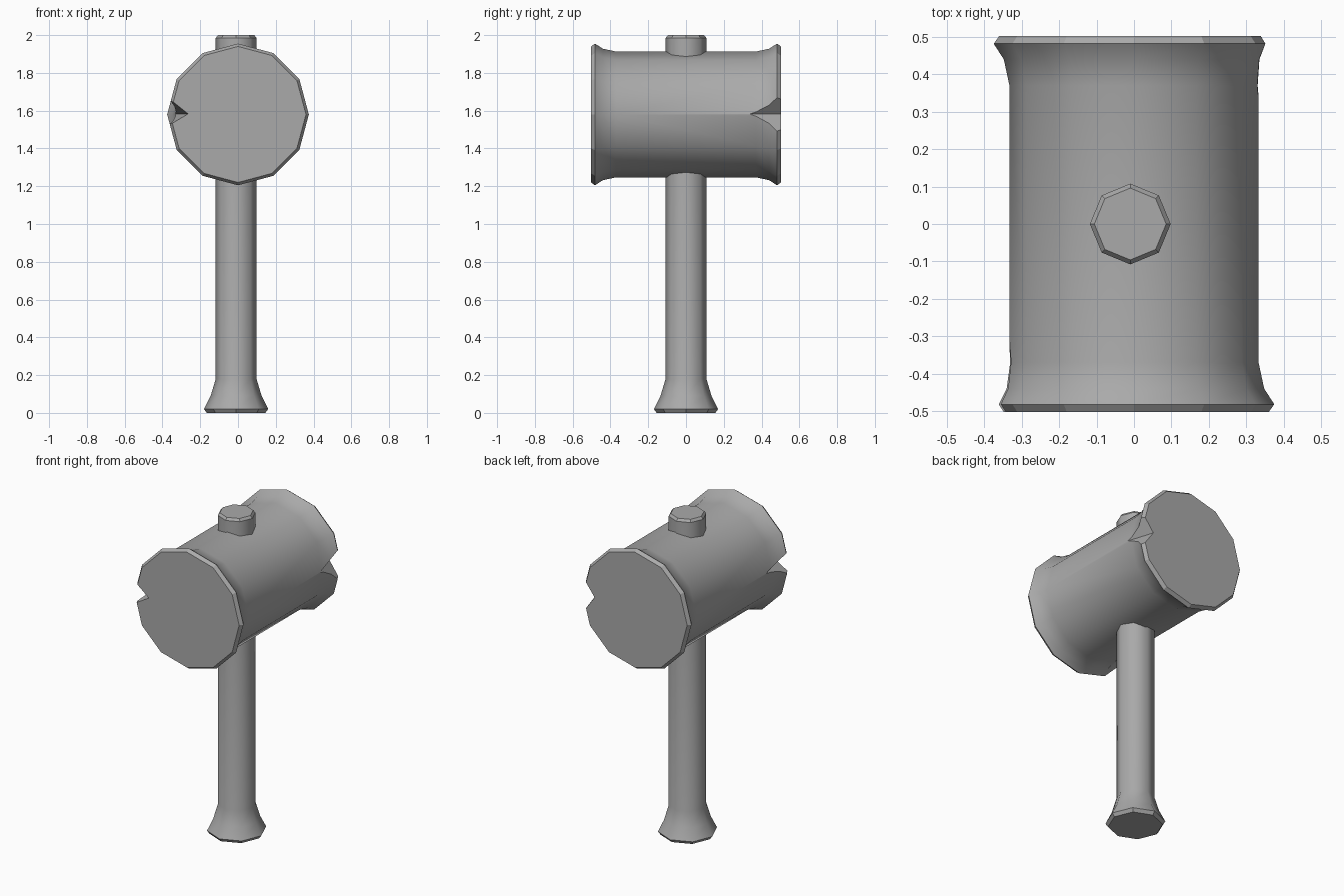
import bpy
import bmesh
from math import cos, sin, pi
from mathutils import Matrix, Vector

if "Cube" in bpy.data.objects:
    bpy.data.objects.remove(bpy.data.objects["Cube"], do_unlink=True)

# One plain grey for the whole mallet
GREY = (0.4, 0.4, 0.4, 1.0)
grey = bpy.data.materials.new("plain grey")
grey.use_nodes = True
grey.diffuse_color = GREY
grey.node_tree.nodes["Principled BSDF"].inputs["Base Color"].default_value = GREY


def make_object(name, bm):
    bmesh.ops.recalc_face_normals(bm, faces=bm.faces)
    mesh = bpy.data.meshes.new(name)
    bm.to_mesh(mesh)
    bm.free()
    mesh.materials.append(grey)
    obj = bpy.data.objects.new(name, mesh)
    bpy.context.collection.objects.link(obj)
    return obj


def lathe(name, profile, sides, matrix):
    """Turn (radius, height) pairs about z; caps and end bevels stay flat."""
    bm = bmesh.new()
    rings = [[bm.verts.new((r * cos(2 * pi * i / sides), r * sin(2 * pi * i / sides), h))
              for i in range(sides)] for r, h in profile]
    last = len(rings) - 2
    for k, (low, high) in enumerate(zip(rings, rings[1:])):
        for i in range(sides):
            j = (i + 1) % sides
            face = bm.faces.new((low[i], low[j], high[j], high[i]))
            face.smooth = 0 < k < last
    bm.faces.new(rings[0][::-1])
    bm.faces.new(rings[-1])
    bm.transform(matrix)
    return make_object(name, bm)


# Handle: octagonal shaft with a flared foot, running through the head
lathe("handle",
      [(0.155, 0), (0.17, 0.02), (0.135, 0.09), (0.108, 0.18), (0.108, 1.985), (0.096, 2.0)],
      8, Matrix.Translation((-0.01, 0, 0)))

# Head: twelve-sided barrel with flared, bevelled ends
half = [(0.333, 0.37), (0.348, 0.44), (0.375, 0.482), (0.36, 0.503)]
head = lathe("head", [(r, -h) for r, h in reversed(half)] + half, 12,
             Matrix.Translation((0, 0, 1.58)) @ Matrix.Rotation(pi / 2, 4, "X"))


# Chips: wedge cutters biting into one side of each end
def cut_chip(name, tip, root, upper, lower, turn):
    bm = bmesh.new()
    tip, root = Vector(tip), Vector(root)
    # stretch the wedge so that it clears the surface
    points = [tip] + [tip + (p - tip) * 1.2 for p in
                      (root, root + (Vector(upper) - root) * 1.7,
                       root + (Vector(lower) - root) * 1.7)]
    verts = [bm.verts.new(p) for p in points]
    for skip in verts:
        bm.faces.new([v for v in verts if v is not skip])
    bm.transform(Matrix.Translation((0, 0, 1.583)) @ Matrix.Rotation(turn, 4, "Z"))
    cutter = make_object(name, bm)
    cutter.hide_render = True
    mod = head.modifiers.new(name, "BOOLEAN")
    mod.operation = "DIFFERENCE"
    mod.solver = "EXACT"
    mod.object = cutter
    bpy.context.view_layer.objects.active = head
    bpy.ops.object.modifier_apply(modifier=mod.name)
    bpy.data.objects.remove(cutter, do_unlink=True)


cut_chip("back_chip", (0.338, 0.32, 0), (0.28, 0.5, 0),
         (0.35, 0.5, 0.092), (0.35, 0.5, -0.098), 0)
cut_chip("front_chip", (0.338, 0.3, 0), (0.265, 0.5, 0),
         (0.35, 0.5, 0.068), (0.355, 0.5, -0.053), pi)
